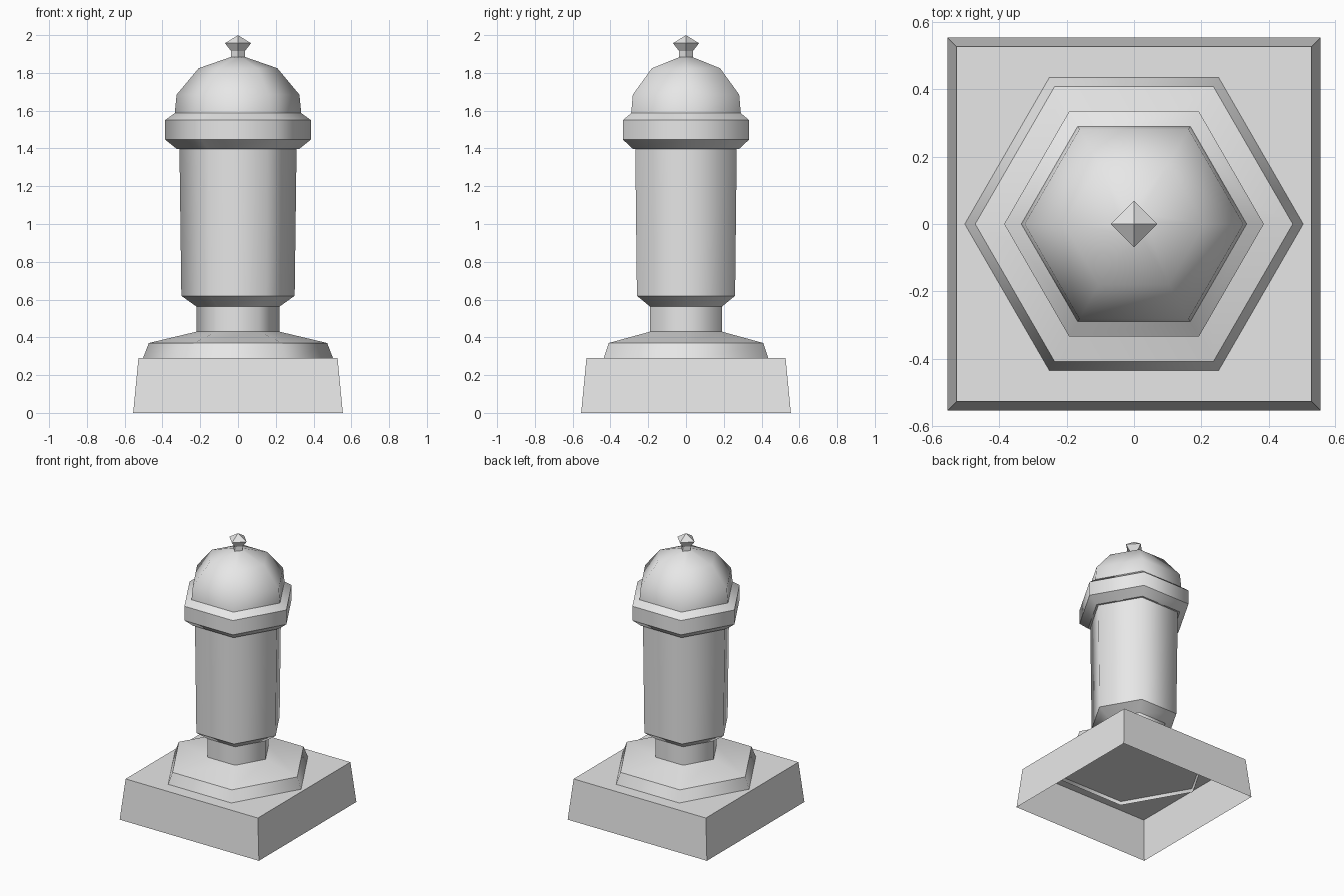
import bpy, bmesh, math

cube = bpy.data.objects.get("Cube")
if cube:
    bpy.data.objects.remove(cube, do_unlink=True)

stone = bpy.data.materials.new("pale_grey")
stone.use_nodes = True
stone.diffuse_color = (0.8, 0.8, 0.8, 1)
stone.node_tree.nodes["Principled BSDF"].inputs["Base Color"].default_value = (0.8, 0.8, 0.8, 1)


def lathe(name, profile, sides=6, turn=0.0, smooth=True, sharp_rings=True, cap_top=False):
    """Sweep a (radius, height) profile, bottom to top, around z with few sides."""
    bm = bmesh.new()
    rings = []
    for r, z in profile:
        angles = [turn + math.tau * k / sides for k in range(sides)]
        rings.append([bm.verts.new((r * math.cos(a), r * math.sin(a), z)) for a in angles])
    for low, high in zip(rings, rings[1:]):
        for k in range(sides):
            n = (k + 1) % sides
            bm.faces.new((low[k], low[n], high[n], high[k]))
    if cap_top:
        bm.faces.new(rings[-1])
    bmesh.ops.remove_doubles(bm, verts=bm.verts, dist=0.0001)
    for f in bm.faces:
        f.smooth = smooth
    # Level edges stay crisp while the sides blend around the axis
    for e in bm.edges:
        level = abs(e.verts[0].co.z - e.verts[1].co.z) < 0.0001
        e.smooth = not (level and sharp_rings)
    mesh = bpy.data.meshes.new(name)
    bm.to_mesh(mesh)
    bm.free()
    mesh.materials.append(stone)
    obj = bpy.data.objects.new(name, mesh)
    bpy.context.collection.objects.link(obj)
    return obj


# Square plinth, open underneath
root2 = math.sqrt(2)
lathe("plinth", [(0.555 * root2, 0), (0.527 * root2, 0.29)],
      sides=4, turn=math.pi / 4, smooth=False, cap_top=True)

# Six-sided foot, its lower rim sunk a little through the plinth top
lathe("foot", [(0.512, 0.267), (0.472, 0.37), (0.22, 0.43)])
lathe("neck", [(0.22, 0.43), (0.22, 0.563)])

# Tapered shaft with a chamfered lower end
lathe("shaft", [(0.22, 0.563), (0.3, 0.62), (0.31, 1.398)])

# Projecting collar
lathe("collar", [(0.31, 1.398), (0.325, 1.398), (0.386, 1.447),
                 (0.386, 1.55), (0.335, 1.587)])

# Rounded dome
lathe("dome", [(0.335, 1.587), (0.325, 1.685), (0.208, 1.825), (0.035, 1.885)],
      sharp_rings=False, cap_top=True)

# Four-sided finial
lathe("finial", [(0.038, 1.882), (0.036, 1.915), (0.069, 1.957), (0, 2.0)],
      sides=4, smooth=False)
